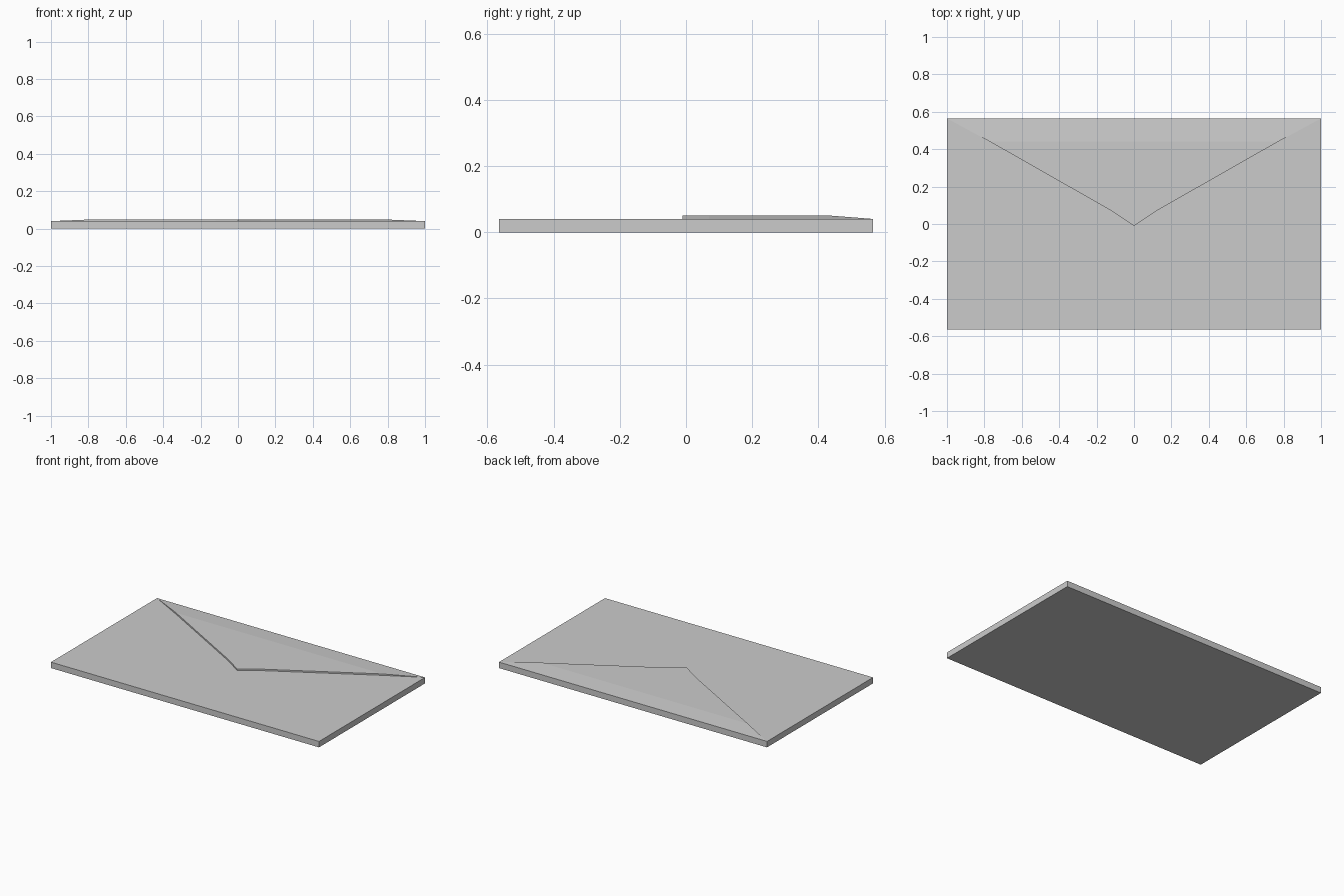
import bpy, bmesh

if "Cube" in bpy.data.objects:
    bpy.data.objects.remove(bpy.data.objects["Cube"])

HALF_D = 0.565   # half depth of the envelope
THICK = 0.04     # body thickness


def make_object(name, bm):
    bmesh.ops.recalc_face_normals(bm, faces=bm.faces)
    mesh = bpy.data.meshes.new(name)
    bm.to_mesh(mesh)
    bm.free()
    obj = bpy.data.objects.new(name, mesh)
    bpy.context.collection.objects.link(obj)
    return obj


# Envelope body: thin flat slab
bm = bmesh.new()
bmesh.ops.create_cube(bm, size=1)
bmesh.ops.scale(bm, vec=(2, 2 * HALF_D, THICK), verts=bm.verts)
bmesh.ops.translate(bm, vec=(0, 0, THICK / 2), verts=bm.verts)
make_object("envelope_body", bm)

# Closed flap: triangle that rises from the back fold, then lies level to the tip
# half outline as (x, y, top z), from the fold to the tip
half = [(1.0, HALF_D, THICK + 0.0003), (0.77, 0.44, 0.05), (0.12, 0.07, 0.05)]
tip = (0.0, -0.01, 0.05)
bm = bmesh.new()


def add_row(z_of):
    right = [bm.verts.new((x, y, z_of(z))) for x, y, z in half]
    left = [bm.verts.new((-x, y, z_of(z))) for x, y, z in half]
    point = bm.verts.new((tip[0], tip[1], z_of(tip[2])))
    for i in range(len(half) - 1):
        bm.faces.new((left[i], left[i + 1], right[i + 1], right[i]))
    bm.faces.new((left[-1], point, right[-1]))
    return left + [point] + right[::-1]


top = add_row(lambda z: z)
bottom = add_row(lambda z: THICK - 0.001)
for i in range(len(top)):
    j = (i + 1) % len(top)
    bm.faces.new((top[i], top[j], bottom[j], bottom[i]))
make_object("envelope_flap", bm)
